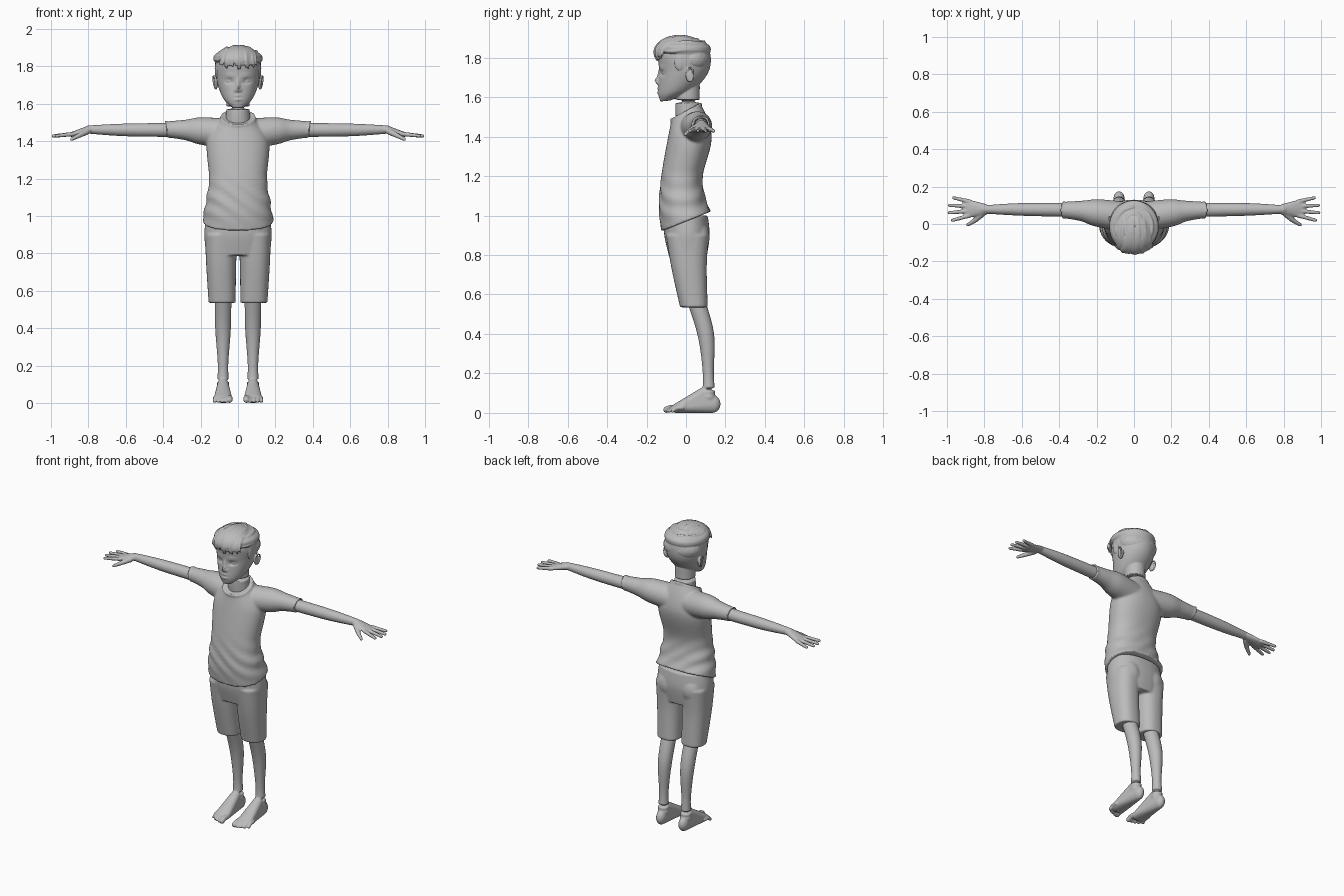
import bpy, bmesh, math, random
from mathutils import Vector, Matrix
from math import sin, cos, pi, tau, exp

if "Cube" in bpy.data.objects:
    bpy.data.objects.remove(bpy.data.objects["Cube"])
random.seed(4)
BOTH = (1, -1)

clay = bpy.data.materials.new("clay_grey")
clay.use_nodes = True
grey = (.5, .5, .5, 1)
clay.diffuse_color = grey
clay.node_tree.nodes["Principled BSDF"].inputs["Base Color"].default_value = grey


def spline(keys, steps=8):
    """Smooth curve through equally long tuples."""
    keys = [Vector(key) for key in keys]
    padded = [keys[0], *keys, keys[-1]]
    points = []
    for before, start, end, after in zip(padded, keys, keys[1:], padded[3:]):
        leave, arrive = (end - before) / 2, (after - start) / 2
        for step in range(steps):
            t = step / steps
            blend = t * t * (3 - 2 * t)
            points.append(start.lerp(end, blend) + leave * t * (1 - t) ** 2 - arrive * t * t * (1 - t))
    return points + [keys[-1]]


def skin_rings(bm, rings):
    """Bridge rings of vertices and cap both ends."""
    for lower, upper in zip(rings, rings[1:]):
        for i in range(len(lower)):
            bm.faces.new((lower[i - 1], lower[i], upper[i], upper[i - 1]))
    bm.faces.new(rings[0])
    bm.faces.new(rings[-1])


def loft(bm, keys, sides=(1,), squareness=.9, segments=96):
    """Upright body: keys hold height, centre x, half width, front y, back y and tilt."""
    def rounded(value):
        return math.copysign(abs(value) ** squareness, value)

    for side in sides:
        rings = []
        for height, middle, half, front, back, tilt in spline(keys):
            ring = []
            for i in range(segments):
                angle = tau * i / segments
                across = middle + half * rounded(cos(angle))
                depth = (back - front) / 2 * rounded(sin(angle))
                ring.append(bm.verts.new((side * across, (front + back) / 2 + depth, height + tilt * depth)))
            rings.append(ring)
        skin_rings(bm, rings)


def blob(bm, centre, radii, sides=(1,)):
    """Ellipsoid."""
    for side in sides:
        x, y, z = centre
        place = Matrix.Translation((x * side, y, z)) @ Matrix.Diagonal((*radii, 1))
        bmesh.ops.create_icosphere(bm, subdivisions=3, radius=1, matrix=place)


def hull(bm, blobs, sides=(1,)):
    """Taut skin around several ellipsoids."""
    shape = bmesh.new()
    for centre, radii in blobs:
        blob(shape, centre, radii)
    for side in sides:
        verts = [bm.verts.new((v.co.x * side, v.co.y, v.co.z)) for v in shape.verts]
        result = bmesh.ops.convex_hull(bm, input=verts)
        inner = [g for g in result["geom_interior"] if isinstance(g, bmesh.types.BMVert)]
        bmesh.ops.delete(bm, geom=inner, context="VERTS")
    shape.free()


def tube(bm, keys, sides=(1,), round_ends=True, segments=24):
    """Round limb: keys hold a point and the radius there."""
    points = spline(keys)
    for side in sides:
        centres = [Vector((p.x * side, p.y, p.z)) for p in points]
        rings = []
        for i, centre in enumerate(centres):
            ahead = centres[min(i + 1, len(centres) - 1)] - centres[max(i - 1, 0)]
            turn = ahead.to_track_quat("Z", "Y")
            angles = [tau * k / segments for k in range(segments)]
            rings.append([bm.verts.new(centre + turn @ Vector((cos(a), sin(a), 0)) * points[i][3])
                          for a in angles])
        skin_rings(bm, rings)
        if round_ends:
            for end in (0, -1):
                radius = points[end][3]
                blob(bm, centres[end], (radius, radius, radius))


def oval(centre, across, along, radius):
    """Closed path of tube keys around an ellipse."""
    centre, across, along = Vector(centre), Vector(across), Vector(along)
    angles = [tau * k / 12 for k in range(13)]
    return [(*(centre + across * cos(a) + along * sin(a)), radius) for a in angles]


def finish(bm, name, voxel, smoothing):
    """Fuse the overlapping pieces into one smooth skin."""
    bmesh.ops.recalc_face_normals(bm, faces=bm.faces)
    mesh = bpy.data.meshes.new(name)
    bm.to_mesh(mesh)
    bm.free()
    mesh.materials.append(clay)
    part = bpy.data.objects.new(name, mesh)
    bpy.context.collection.objects.link(part)
    fuse = part.modifiers.new("fuse", "REMESH")
    fuse.mode = "VOXEL"
    fuse.voxel_size = voxel
    fuse.use_smooth_shade = True
    relax = part.modifiers.new("relax", "SMOOTH")
    relax.iterations = smoothing


# Head: skull and jaw, then features pressed into the face
bm = bmesh.new()
loft(bm, [(1.58, 0, .03, -.13, -.08, .1), (1.63, 0, .08, -.14, .04, .1), (1.73, 0, .115, -.135, .115, 0),
          (1.83, 0, .118, -.14, .12, 0), (1.9, 0, .05, -.08, .06, 0)], squareness=1, segments=128)
nose = [(0, 1.68, .01, .01, -.022), (0, 1.7, .01, .03, -.012)]
nostril = [(.014, 1.67, .007, .007, -.008)]
socket_and_brow = [(.045, 1.72, .02, .01, .015), (.045, 1.75, .03, .01, -.005)]
lips = [(0, height, .02, .005, -.008) for height in (1.64, 1.62)]
for v in bm.verts:
    if v.co.y < -.03:
        for x, z, wide, tall, push in nose + nostril + socket_and_brow + lips:
            v.co.y += push * exp(-((abs(v.co.x) - x) / wide) ** 2 - ((v.co.z - z) / tall) ** 2)
# Eyeballs with upper lids
blob(bm, (.045, -.1, 1.72), (.02, .02, .01), BOTH)
tube(bm, [(.027, -.115, 1.72, .003), (.045, -.117, 1.733, .004), (.066, -.106, 1.72, .003)], BOTH)
# Ears: thin shell and curled rim
blob(bm, (.117, .02, 1.71), (.01, .02, .035), BOTH)
tube(bm, oval((.125, .02, 1.715), (.006, .018, 0), (.005, 0, .033), .005), BOTH)
# Neck
tube(bm, [(0, .03, 1.46, .08), (0, .01, 1.54, .064), (0, .01, 1.66, .06)], round_ends=False)
finish(bm, "head", .004, 2)

# Hair: full top above short tapered sides and sideburns
bm = bmesh.new()
loft(bm, [(1.81, 0, .12, -.13, .118, 0), (1.86, 0, .126, -.15, .12, 0), (1.905, 0, .04, -.08, .03, 0)],
     squareness=1)
blob(bm, (0, .03, 1.79), (.125, .097, .08))
blob(bm, (.11, -.03, 1.78), (.014, .03, .05), BOTH)
# Locks swept from the crown over the forehead
for i in range(-7, 8):
    x = i / 70
    shrink = math.sqrt(1 - (x / .15) ** 2)
    sway, reach = random.uniform(-.01, .01), random.uniform(1.7, 2)
    lock = []
    for k in range(7):
        angle = -.6 + (reach + .6) * k / 6
        lock.append((x * (.6 + k / 15) + sway * sin(k), -.02 - .137 * shrink * sin(angle),
                     1.82 + .085 * shrink * cos(angle), .005 + .008 * sin(pi * k / 6)))
    tube(bm, lock)
# Locks combed back around the sides
for row in range(4):
    reach = .125 - .003 * row * row
    for side in BOTH:
        lock = []
        for k in range(6):
            angle = -.9 + .48 * k
            lock.append((side * reach * cos(angle), -.015 + (reach + .008) * sin(angle),
                         1.835 + .014 * row + random.uniform(-.004, .004), .008))
        tube(bm, lock)
finish(bm, "hair", .005, 1)

# Shirt: torso with a hem that is lower in front
bm = bmesh.new()
loft(bm, [(.97, 0, .19, -.125, .125, .4), (1.06, 0, .175, -.137, .1, .2), (1.2, 0, .155, -.125, .085, 0),
          (1.4, 0, .165, -.09, .13, 0), (1.525, 0, .09, -.075, .075, .55)])
# Soft cloth folds around the waist
for v in bm.verts:
    x, y, z = v.co
    fold = exp(-((z - 1.08) / .1) ** 2) / 40
    v.co.xy *= 1 + fold * sin(70 * z + 14 * x + 5 * sin(9 * x))
# Sleeves, cuffs and collar
tube(bm, [(.06, .04, 1.44, .08), (.2, .06, 1.455, .073), (.28, .07, 1.46, .055), (.38, .075, 1.463, .043)],
     BOTH, round_ends=False)
tube(bm, oval((.378, .075, 1.463), (0, .043, 0), (.01, 0, .042), .005), BOTH)
tube(bm, oval((0, 0, 1.525), (.09, 0, 0), (0, .075, .04), .007))
finish(bm, "shirt", .007, 3)

# Shorts: hips, seat and two legs
bm = bmesh.new()
loft(bm, [(1, 0, .17, -.11, .11, 0), (.9, 0, .18, -.11, .12, 0), (.79, 0, .17, -.085, .105, 0)])
blob(bm, (.08, .06, .89), (.075, .06, .085), BOTH)
loft(bm, [(.9, .09, .087, -.1, .115, 0), (.74, .09, .08, -.075, .105, 0), (.535, .085, .072, -.03, .11, 0)],
     BOTH, squareness=.85)
finish(bm, "shorts", .007, 3)

# Arms with palms, fingers and thumbs
bm = bmesh.new()
tube(bm, [(.3, .075, 1.46, .038), (.6, .078, 1.46, .034), (.8, .078, 1.462, .022)], BOTH)
hull(bm, [((.8, .078, 1.46), (.03, .03, .02)), ((.89, .082, 1.435), (.02, .05, .012))], BOTH)
for i in range(4):
    tip = .99 - .01 * (i - 1.4) ** 2
    tube(bm, [(.88, .045 + .025 * i, 1.438, .012), (tip, .02 + .04 * i, 1.428, .009)], BOTH)
tube(bm, [(.81, .055, 1.45, .017), (.85, .02, 1.43, .013), (.89, -.005, 1.41, .009)], BOTH)
finish(bm, "arms_and_hands", .005, 2)

# Lower legs, feet and toes
bm = bmesh.new()
tube(bm, [(.08, .04, .6, .045), (.08, .1, .4, .042), (.08, .113, .2, .028), (.08, .115, .08, .035)], BOTH)
hull(bm, [((.08, .135, .045), (.03, .04, .045)), ((.08, .09, .1), (.03, .03, .03)),
          ((.08, -.05, .023), (.05, .025, .023))], BOTH)
for i in range(5):
    x, tip, radius = .045 + .02 * i, -.1 + .002 * i * i, .01 if i else .016
    tube(bm, [(x, tip + .05, .026, radius), (x, tip + .02, .024, radius), (x, tip, radius, radius)], BOTH)
finish(bm, "legs_and_feet", .005, 2)
